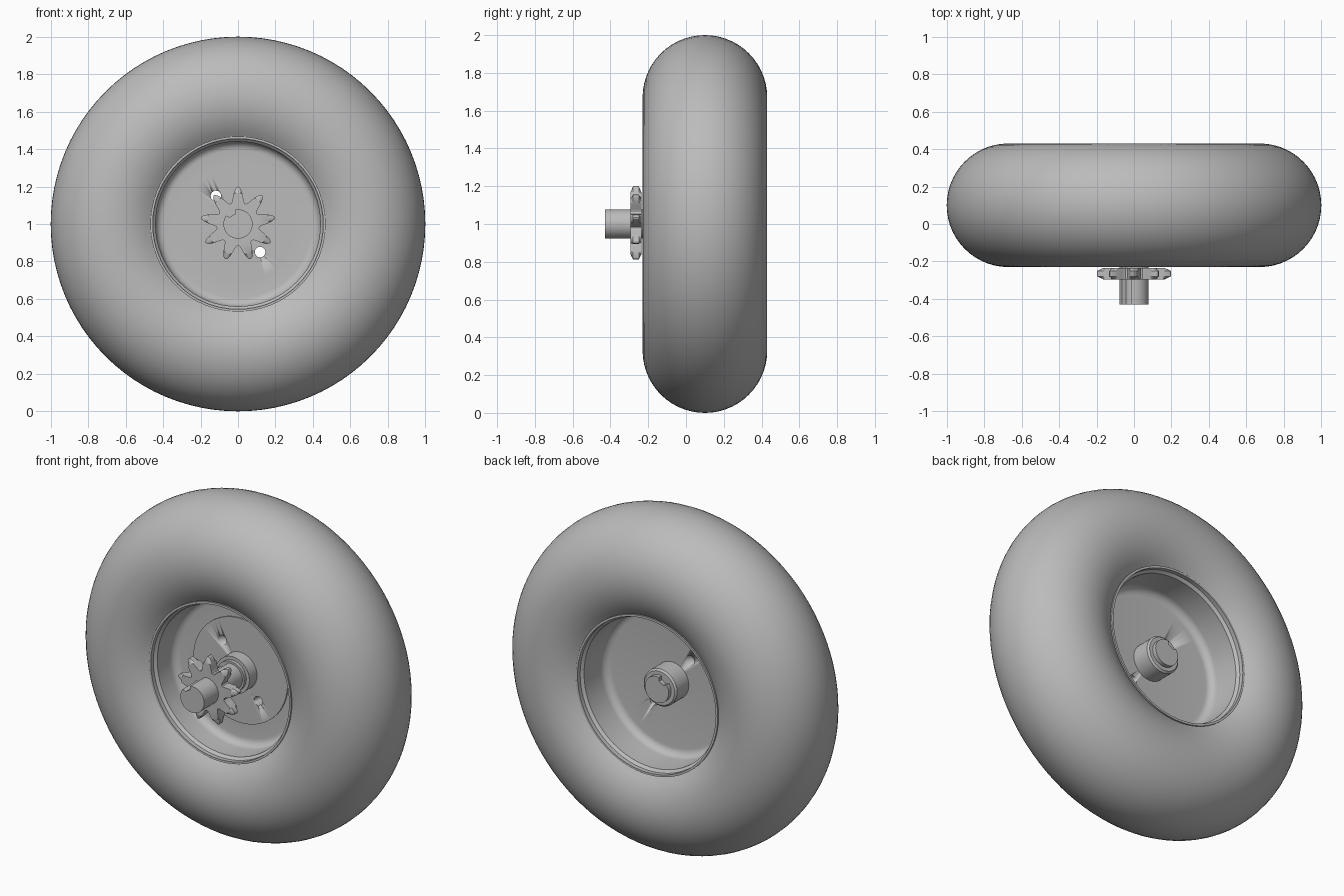
import bpy, bmesh, math

if "Cube" in bpy.data.objects:
    bpy.data.objects.remove(bpy.data.objects["Cube"])

grey = bpy.data.materials.new("plain_grey")
grey.diffuse_color = (0.5, 0.5, 0.5, 1)
grey.use_nodes = True
grey.node_tree.nodes["Principled BSDF"].inputs["Base Color"].default_value = grey.diffuse_color


def finish(bm, name, angle=35):
    bmesh.ops.remove_doubles(bm, verts=bm.verts, dist=1e-5)
    bmesh.ops.recalc_face_normals(bm, faces=bm.faces)
    me = bpy.data.meshes.new(name)
    bm.to_mesh(me)
    bm.free()
    me.materials.append(grey)
    ob = bpy.data.objects.new(name, me)
    bpy.context.collection.objects.link(ob)
    bpy.ops.object.select_all(action='DESELECT')
    ob.select_set(True)
    bpy.context.view_layer.objects.active = ob
    bpy.ops.object.shade_smooth_by_angle(angle=math.radians(angle))
    return ob


def revolve(name, profile, seg=64):
    """Spin (radius, y) points around the wheel axis at z = 1."""
    bm = bmesh.new()
    vs = [bm.verts.new((r, y, 1)) for r, y in profile]
    es = [bm.edges.new(p) for p in zip(vs, vs[1:])]
    bmesh.ops.spin(bm, geom=vs + es, cent=(0, 0, 1), axis=(0, 1, 0),
                   angle=2 * math.pi, steps=seg, use_duplicate=False)
    return finish(bm, name)


def loft(name, layers, radius, count, cx=0, cz=1, angle=35):
    """Stack closed outlines along y; radius(angle, limit) gives the outline."""
    bm = bmesh.new()
    rings = []
    for y, limit in layers:
        ring = []
        for i in range(count):
            a = 2 * math.pi * i / count
            r = radius(a, limit)
            ring.append(bm.verts.new((cx + r * math.cos(a), y, cz + r * math.sin(a))))
        rings.append(ring)
    bm.faces.new(rings[0])
    bm.faces.new(rings[-1])
    for p, q in zip(rings, rings[1:]):
        for i in range(count):
            j = (i + 1) % count
            bm.faces.new((p[i], p[j], q[j], q[i]))
    return finish(bm, name, angle)


# Tyre: round section, open where the rim sits
MID, MAJOR, MINOR = 0.10, 0.67, 0.33
stop = math.acos(-0.203 / MINOR)
revolve("tyre", [(MAJOR + MINOR * math.cos(a), MID + MINOR * math.sin(a))
                 for a in (stop * (i / 20 - 1) for i in range(41))], 96)

# Rim: barrel with lips, filleted centre disc and raised front plate
FRONT, BACK = 0.03, 0.13


def fillet(y, sign, rad=0.045):
    return [(0.44 - rad + rad * math.sin(t), y + sign * rad * (1 - math.cos(t)))
            for t in (math.pi / 2 * i / 6 for i in range(7))]


def lip(y, sign):
    return [(0.44, y - sign * 0.04), (0.455, y - sign * 0.025), (0.455, y), (0.468, y)]


front = [(0, 0.022), (0.31, 0.022), (0.31, FRONT)] + fillet(FRONT, -1) + lip(-0.17, -1)
back = [(0, BACK)] + fillet(BACK, 1) + lip(0.37, 1)
rim = revolve("rim", front + back[::-1])

# Two bolt holes through the disc
for k in (-1, 1):
    cutter = loft("hole_cutter", [(-0.1, 0), (0.25, 0)], lambda a, l: 0.028, 24,
                  0.118 * k, 1 - 0.15 * k)
    cutter.hide_render = True
    cutter.hide_set(True)
    mod = rim.modifiers.new("bolt_hole", 'BOOLEAN')
    mod.operation = 'DIFFERENCE'
    mod.solver = 'EXACT'
    mod.object = cutter
    bpy.context.view_layer.objects.active = rim
    bpy.ops.object.modifier_apply(modifier=mod.name)
    bpy.data.objects.remove(cutter)

# Hub: stepped boss in front, plain boss behind
revolve("hub", [(0, -0.07), (0.09, -0.07), (0.09, -0.05), (0.11, -0.05),
                (0.11, 0.24), (0.10, 0.25), (0, 0.25)], 32)


# Axle with a keyway groove
def axle_radius(a, limit):
    return 0.055 if abs(math.degrees(a) - 122) < 20 else 0.078


loft("axle", [(-0.43, 0), (0.275, 0)], axle_radius, 72)


# Nine-tooth sprocket with chamfered tips
def tooth_radius(a, limit):
    c = (1 + math.cos(9 * (a - math.pi / 2))) / 2
    return min(limit, 0.115 + 0.085 * c ** 1.3)


loft("sprocket", [(-0.295, 0.165), (-0.28, 1), (-0.25, 1), (-0.235, 0.165)],
     tooth_radius, 144, angle=30)
